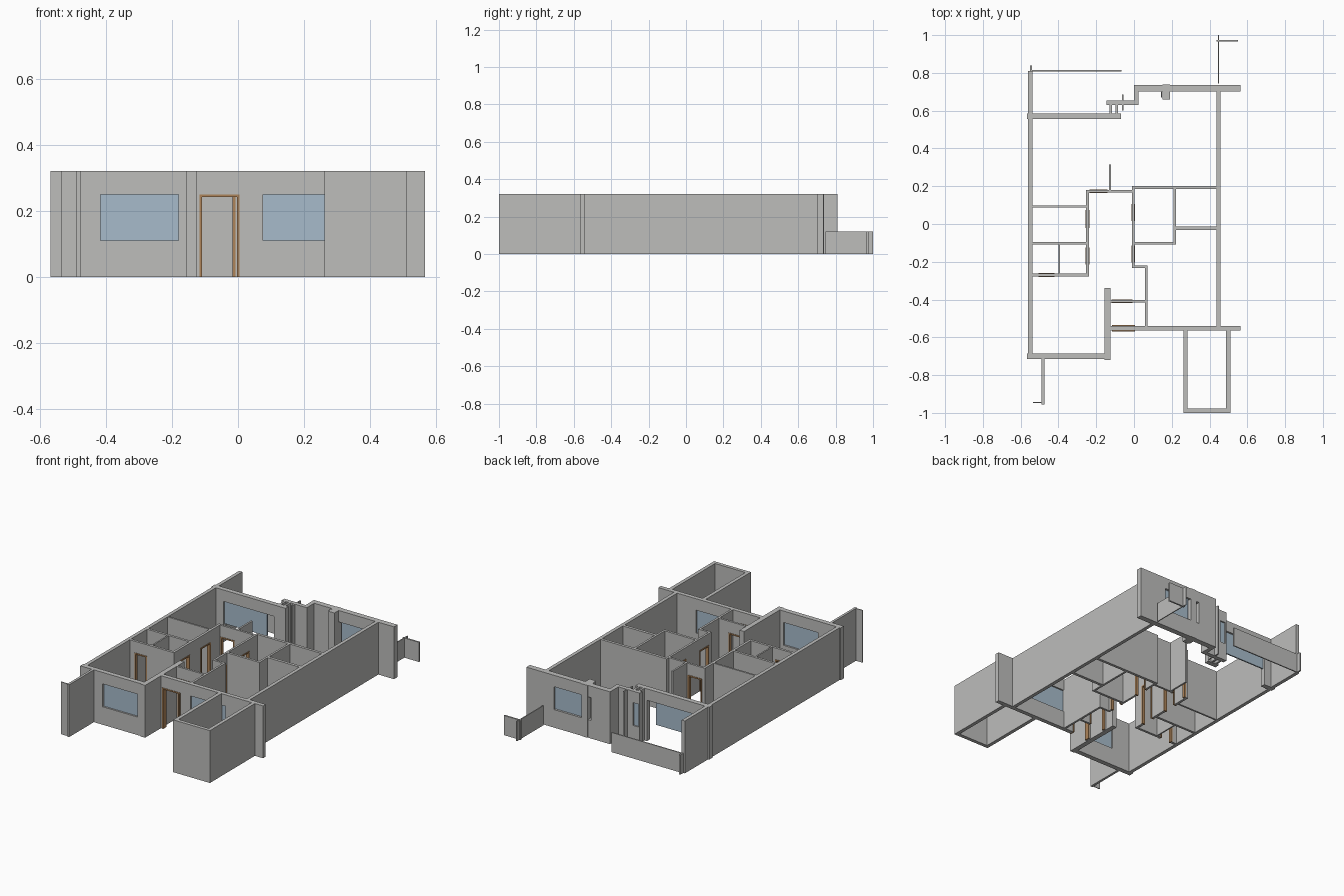
import bpy
import bmesh

if "Cube" in bpy.data.objects:
    bpy.data.objects.remove(bpy.data.objects["Cube"], do_unlink=True)


def material(name, color):
    mat = bpy.data.materials.new(name)
    mat.use_nodes = True
    mat.diffuse_color = (*color, 1)
    shader = mat.node_tree.nodes["Principled BSDF"]
    shader.inputs["Base Color"].default_value = (*color, 1)
    shader.inputs["Roughness"].default_value = 0.8
    return mat


plaster = material("plaster grey", (0.51, 0.51, 0.5))
glass = material("pale blue glass", (0.39, 0.5, 0.6))
timber = material("brown timber", (0.42, 0.23, 0.1))

HEIGHT = 0.32    # full wall height
HEAD = 0.25      # top of doors and windows
SILL = 0.11      # bottom of windows
LOW = 0.12       # terrace parapets
INNER = 0.013    # partition thickness
OUTER = 0.03     # main facade thickness
SIDE = 0.022     # side wall thickness
FRAME = 0.008    # door frame width


def boxes(name, mat, parts):
    """One object from boxes, each given as (min corner, max corner)."""
    bm = bmesh.new()
    for low, high in parts:
        cube = bmesh.ops.create_cube(bm, size=1)
        for v in cube["verts"]:
            for i in range(3):
                v.co[i] = high[i] if v.co[i] > 0 else low[i]
    mesh = bpy.data.meshes.new(name)
    bm.to_mesh(mesh)
    bm.free()
    mesh.materials.append(mat)
    obj = bpy.data.objects.new(name, mesh)
    bpy.context.collection.objects.link(obj)
    return obj


def slab(along, line, thick, a, b, z0, z1):
    """Box running from a to b along one axis, centred on a line of the other."""
    p, q = line - thick / 2, line + thick / 2
    if along == "x":
        return (a, p, z0), (b, q, z1)
    return (p, a, z0), (q, b, z1)


def wall(name, along, line, a, b, thick=INNER, top=HEIGHT, doors=(), windows=(), panes=()):
    """Straight wall with door and window openings, frames and glass."""
    holes = sorted([(s, e, 0) for s, e in doors] + [(s, e, SILL) for s, e in windows])
    parts, at = [], a
    for start, end, sill in holes:
        parts.append(slab(along, line, thick, at, start, 0, top))
        parts.append(slab(along, line, thick, start, end, HEAD, top))
        if sill:
            parts.append(slab(along, line, thick, start, end, 0, sill))
        at = end
    parts.append(slab(along, line, thick, at, b, 0, top))
    boxes(name, plaster, parts)
    for i, (s, e) in enumerate(panes):
        boxes(f"{name}_glass_{i}", glass, [slab(along, line, FRAME, s, e, SILL, HEAD)])


def door_frame(name, along, line, s, e, thick=INNER):
    """Two jambs and a head lining a doorway, slightly proud of the wall."""
    t = thick + 0.006
    boxes(name, timber, [
        slab(along, line, t, s, s + FRAME, 0, HEAD),
        slab(along, line, t, e - FRAME, e, 0, HEAD),
        slab(along, line, t, s, e, HEAD - FRAME, HEAD)])


def framed_wall(name, along, line, a, b, doors, thick=INNER, **extra):
    wall(name, along, line, a, b, thick, doors=doors, **extra)
    for i, (s, e) in enumerate(doors):
        door_frame(f"{name}_door_frame_{i}", along, line, s, e, thick)


# Long side walls
wall("right_hand_side_wall", "y", -0.549, -0.7, 0.81, SIDE)
wall("left_hand_side_wall", "y", 0.448, -0.55, 0.72, SIDE)

# Front facade, stepped around the entrance
bay = [(-0.415, -0.18)]
wall("front_bay_wall", "x", -0.7, -0.567, -0.125, OUTER, windows=bay, panes=bay)
wall("entrance_return_wall", "y", -0.14, -0.72, -0.34, OUTER)
room = [(0.075, 0.31)]
framed_wall("front_entrance_wall", "x", -0.552, -0.125, 0.565, [(-0.117, 0.005)],
            0.026, windows=room, panes=room)

# Front projecting enclosure and screen
for side, x in (("inner", 0.272), ("outer", 0.499)):
    wall(f"enclosure_{side}_wall", "y", x, -1.0, -0.56, SIDE)
wall("enclosure_front_wall", "x", -0.989, 0.261, 0.51, SIDE)
wall("front_screen", "y", -0.482, -0.955, -0.71, 0.015)
wall("front_screen_return", "x", -0.946, -0.535, -0.48, 0.005)

# Back facade, stepped
wall("back_terrace_wall", "x", 0.57, -0.567, -0.068, OUTER,
     doors=[(-0.488, -0.145)], panes=[(-0.488, -0.2)])
wall("back_step_wall", "x", 0.642, -0.145, 0.025, 0.025,
     windows=[(-0.137, -0.1)], panes=[(-0.137, -0.1)])
wall("back_step_return", "y", 0.012, 0.63, 0.735, 0.025)
wall("back_room_wall", "x", 0.718, 0, 0.565, 0.034,
     windows=[(0.127, 0.38)], panes=[(0.2, 0.38)])
wall("back_column", "y", 0.17, 0.66, 0.738, 0.04)
wall("back_column_sash", "y", 0.146, 0.67, 0.71, 0.007)
for i, x in enumerate((-0.123, -0.092)):
    wall(f"back_step_post_{i}", "y", x, 0.58, 0.635, 0.012)
wall("back_step_sash", "y", -0.059, 0.6, 0.685, 0.008)

# Low terrace parapets
wall("terrace_parapet", "x", 0.812, -0.545, -0.066, 0.007, LOW)
wall("terrace_parapet_end", "y", -0.545, 0.8, 0.84, 0.01, LOW)
wall("side_parapet", "y", 0.447, 0.745, 1.0, 0.006, LOW)
wall("side_parapet_return", "x", 0.97, 0.437, 0.55, 0.01, LOW)

# Entrance lobby
framed_wall("lobby_wall", "x", -0.408, -0.125, 0.065, [(-0.118, -0.008)])
wall("lobby_side_wall", "y", 0.066, -0.55, -0.22)
wall("lobby_step_wall", "x", -0.226, -0.01, 0.07)

# Rooms on the -x side of the hall
framed_wall("hall_west_wall", "y", -0.247, -0.277, 0.18,
            [(-0.215, -0.125), (-0.02, 0.075)], 0.015)
framed_wall("west_front_partition", "x", -0.27, -0.55, -0.24, [(-0.505, -0.42)], 0.015)
wall("west_middle_partition", "x", -0.102, -0.55, -0.247, 0.015)
wall("west_back_partition", "x", 0.093, -0.55, -0.247, 0.011)
wall("west_closet_partition", "y", -0.396, -0.27, -0.1, 0.009)
framed_wall("hall_end_wall", "x", 0.174, -0.254, 0, [(-0.235, -0.14)])
wall("hall_end_spur", "y", -0.127, 0.17, 0.315, 0.011)

# Rooms on the +x side of the hall
framed_wall("hall_east_wall", "y", -0.004, -0.23, 0.2, [(-0.205, -0.115), (0.015, 0.105)])
wall("east_back_partition", "x", 0.193, -0.01, 0.448, 0.017)
wall("east_cross_partition", "y", 0.216, -0.109, 0.195)
wall("east_middle_partition", "x", -0.023, 0.21, 0.448, 0.018)
wall("east_front_partition", "x", -0.102, 0, 0.222, 0.015)
